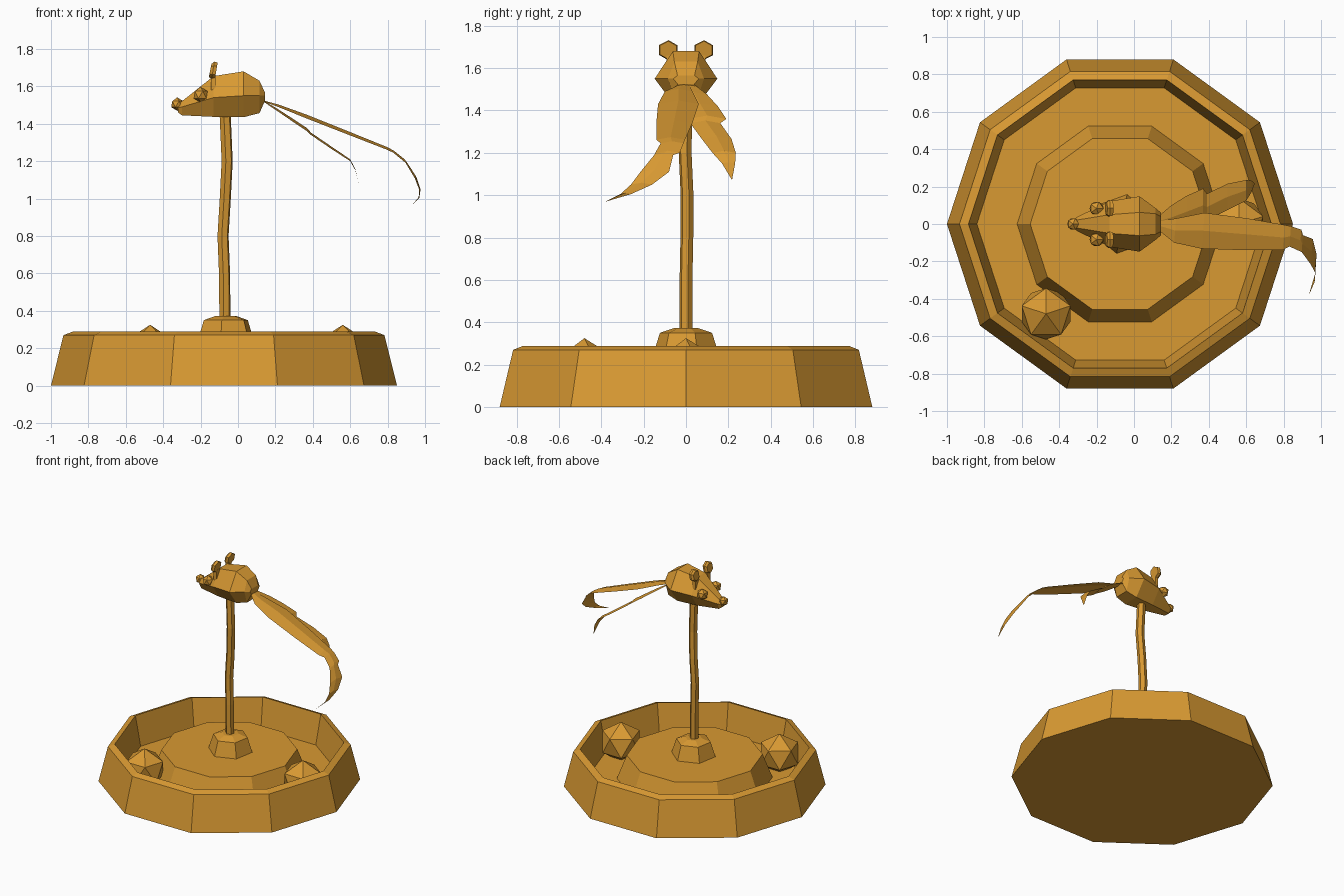
import bpy, bmesh
from math import cos, sin, pi
from mathutils import Vector

cube = bpy.data.objects.get("Cube")
if cube:
    bpy.data.objects.remove(cube, do_unlink=True)

mat = bpy.data.materials.new("amber")
mat.use_nodes = True
AMBER = (0.69, 0.32, 0.032, 1)
mat.diffuse_color = AMBER
mat.node_tree.nodes["Principled BSDF"].inputs["Base Color"].default_value = AMBER

CX = -0.075  # axis of the bowl


def finish(name, bm, fix=True):
    if fix:
        bmesh.ops.recalc_face_normals(bm, faces=bm.faces)
    mesh = bpy.data.meshes.new(name)
    bm.to_mesh(mesh)
    bm.free()
    mesh.materials.append(mat)
    ob = bpy.data.objects.new(name, mesh)
    bpy.context.collection.objects.link(ob)
    return ob


def loft(name, rings, closed=True):
    """Skin a list of point rings; closed rings get end caps."""
    bm = bmesh.new()
    rows = [[bm.verts.new(p) for p in ring] for ring in rings]
    n = len(rows[0])
    for a, b in zip(rows, rows[1:]):
        for i in range(n if closed else n - 1):
            j = (i + 1) % n
            bm.faces.new((a[i], a[j], b[j], b[i]))
    if closed:
        bm.faces.new(rows[0])
        bm.faces.new(rows[-1])
    else:
        bmesh.ops.remove_doubles(bm, verts=bm.verts, dist=0.0001)
    return finish(name, bm, closed)


def circle(x, y, z, r, n, turn=0.0):
    return [(x + r * cos(2 * pi * i / n + turn), y + r * sin(2 * pi * i / n + turn), z)
            for i in range(n)]


def ball(name, loc, r, turn=0.0):
    bm = bmesh.new()
    bmesh.ops.create_icosphere(bm, subdivisions=1, radius=r)
    ob = finish(name, bm)
    ob.location = loc
    ob.rotation_euler.z = turn
    return ob


# Ten-sided bowl with raised island in one stepped profile
bowl_profile = [(.925, 0), (.858, .27), (.81, .288), (.765, .06), (.55, .06), (.48, .24)]
loft("bowl", [circle(CX, 0, z, r, 10) for r, z in bowl_profile])

# Balls in the track
ball("front_ball", (-.47, -.48, .172), .153, pi / 2)
ball("side_ball", (.56, 0, .172), .153, .3)

# Foot and slightly bent pole
foot_profile = [(.16, .24), (.125, .35), (.06, .372)]
loft("pole_foot", [circle(-.065, 0, z, r, 6, .35) for r, z in foot_profile])
pole_path = [(-.07, 0, .36), (-.072, 0, .6), (-.08, .004, .8), (-.068, .005, 1.0),
             (-.058, -.004, 1.2), (-.07, 0, 1.48)]
loft("pole", [circle(x, y, z, .031, 6, .3) for x, y, z in pole_path])

# Six-sided body: x, bottom, middle, top, half width, flat half width
body_sections = [(-.32, 1.46, 1.485, 1.505, .025, .014),
                 (-.3, 1.445, 1.49, 1.52, .04, .022),
                 (-.13, 1.437, 1.54, 1.655, .122, .05),
                 (.03, 1.435, 1.55, 1.68, .148, .062),
                 (.115, 1.457, 1.55, 1.63, .085, .055),
                 (.145, 1.525, 1.55, 1.565, .06, .04)]
loft("body", [[(x, -w, m), (x, -f, t), (x, f, t), (x, w, m), (x, f, b), (x, -f, b)]
              for x, b, m, t, w, f in body_sections])
ball("nose", (-.325, 0, 1.505), .036)

# Eyes and ears, mirrored
for side, s in (("left", 1), ("right", -1)):
    ball(side + "_eye", (-.2, s * .083, 1.555), .042)
    rings = [[(x + .15 * (z - 1.69), s * .084 + y * r, 1.685 + (z - 1.685) * r)
              for y, z in ((.05 * cos(k * pi / 3 + .5), 1.685 + .047 * sin(k * pi / 3 + .5))
                           for k in range(6))]
             for x, r in ((-.148, .75), (-.133, 1), (-.115, .9))]
    loft(side + "_ear", rings)
    stem = [[(-.132 + dx, s * (.072 + dy), z) for dx, dy in
             ((-.013, -.02), (.013, -.02), (.013, .02), (-.013, .02))] for z in (1.58, 1.66)]
    loft(side + "_ear_stem", stem)


# Feathers: x, z, right edge y, left edge y; the quill is raised a little
def feather(name, stations, slant):
    rows = []
    for x, z, y0, y1 in stations:
        lift = .09 * (y1 - y0)
        d = slant * (y1 - y0)
        rows.append([(x - d, y0, z), (x, (y0 + y1) / 2, z + lift), (x + d, y1, z)])
    loft(name, rows, closed=False)


feather("long_feather",
        [(.13, 1.522, -.03, .015), (.22, 1.49, -.1, .03), (.37, 1.43, -.132, .06),
         (.6, 1.34, -.14, .03), (.8, 1.262, -.14, -.005), (.835, 1.245, -.12, -.012),
         (.89, 1.2, -.145, -.03), (.9, 1.19, -.15, -.06), (.95, 1.11, -.215, -.08),
         (.972, 1.05, -.26, -.16), (.968, 1.005, -.31, -.26), (.935, .97, -.38, -.378)], .04)
feather("short_feather",
        [(.13, 1.522, -.01, .04), (.2, 1.475, -.03, .1), (.28, 1.42, -.02, .15),
         (.37, 1.36, .01, .19), (.39, 1.34, .02, .162), (.5, 1.265, .075, .215),
         (.6, 1.2, .125, .235), (.628, 1.15, .17, .232), (.645, 1.075, .215, .218)], 0)
